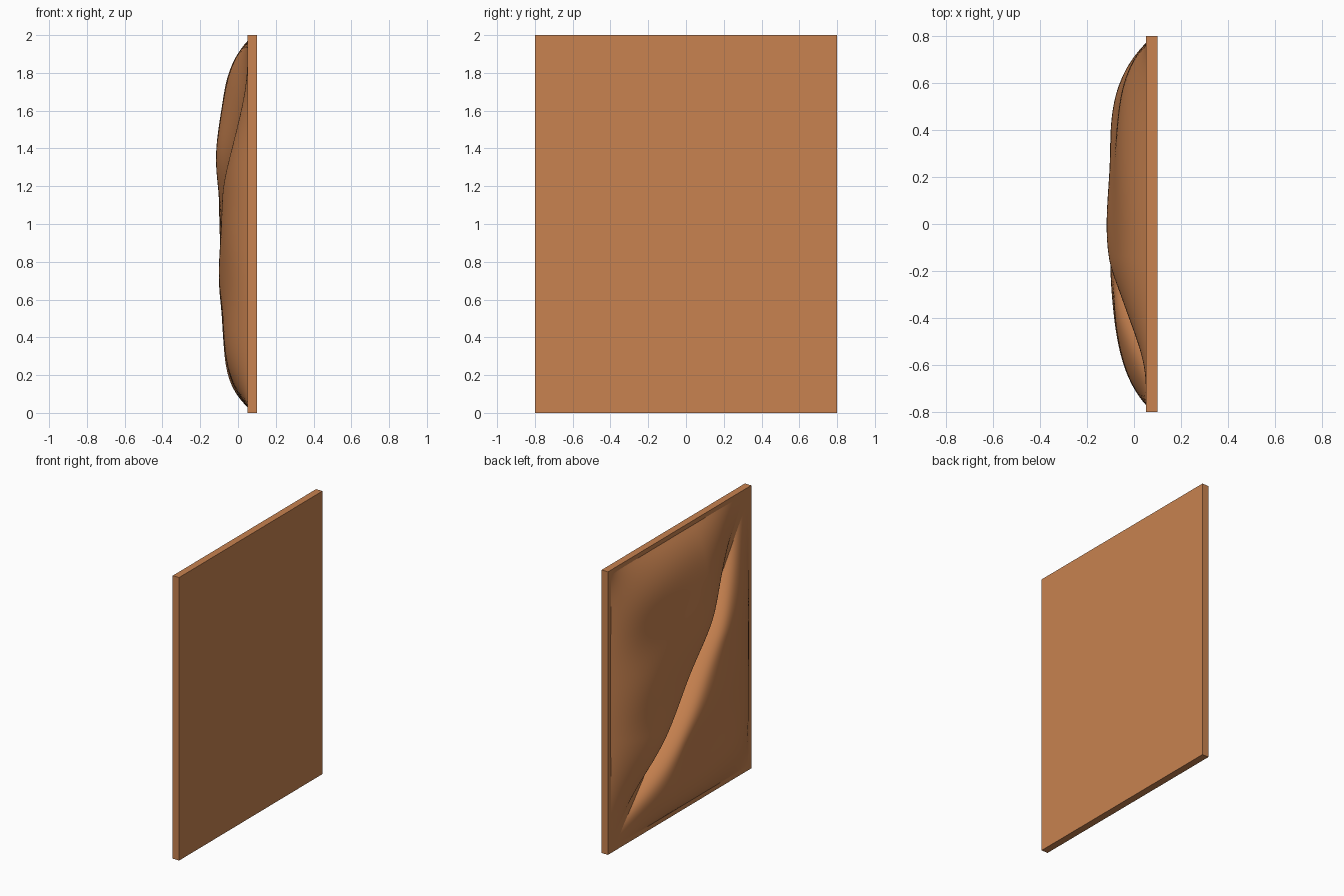
import bpy, bmesh, math
from math import sin, cos, exp

cube = bpy.data.objects.get("Cube")
if cube:
    bpy.data.objects.remove(cube)

# Single clay brown material
clay = bpy.data.materials.new("clay_brown")
clay.use_nodes = True
COLOUR = (0.58, 0.225, 0.08, 1)
clay.diffuse_color = COLOUR
clay.node_tree.nodes["Principled BSDF"].inputs["Base Color"].default_value = COLOUR

FACE = 0.05  # x of the padded side of the panel


def add_object(name, bm):
    bmesh.ops.recalc_face_normals(bm, faces=bm.faces)
    mesh = bpy.data.meshes.new(name)
    bm.to_mesh(mesh)
    bm.free()
    mesh.materials.append(clay)
    obj = bpy.data.objects.new(name, mesh)
    bpy.context.collection.objects.link(obj)
    return obj


def smoothstep(t):
    t = max(0.0, min(1.0, t))
    return t * t * (3 - 2 * t)


def wrinkles(y, z):
    """Soft, uneven dents in the cloth."""
    return 1 + 0.05 * sin(5 * y + 4 * z) * cos(7 * z - 3 * y) + 0.04 * sin(9 * z + 1.5) * cos(6 * y)


def cushion(name, corner, side, low, depth, wall, taper, n=90):
    """Triangular cushion: square corner, end beside it, end above or below it."""
    bm = bmesh.new()
    width, height = abs(side[0] - corner[0]), abs(low[1] - corner[1])
    altitude = width * height / math.hypot(width, height)
    rows = []
    for i in range(n + 1):
        row = []
        for j in range(n + 1 - i):
            a, b = i / n, j / n          # weights of the two sharp corners
            c = 1 - a - b
            y = corner[0] * c + side[0] * a + low[0] * b
            z = corner[1] * c + side[1] * a + low[1] * b - 0.36 * a * b
            puff = 1 - exp(-c * altitude / wall)
            puff *= (1 - exp(-a * width / 0.17)) * (1 - exp(-b * height / 0.17))
            puff *= smoothstep((1 - a) * width / taper[0] + 0.08)
            puff *= smoothstep((1 - b) * height / taper[1] + 0.08)
            row.append(bm.verts.new((FACE + 0.001 - depth * puff * wrinkles(y, z), y, z)))
        rows.append(row)
    for i in range(n):
        for j in range(n - i):
            bm.faces.new((rows[i][j], rows[i + 1][j], rows[i][j + 1]))
            if j < n - i - 1:
                bm.faces.new((rows[i + 1][j], rows[i + 1][j + 1], rows[i][j + 1]))
    # Close the underside against the panel
    rim = [rows[i][0] for i in range(n + 1)]
    rim += [rows[n - j][j] for j in range(1, n + 1)]
    rim += [rows[0][j] for j in range(n - 1, 0, -1)]
    bm.faces.new(rim)
    obj = add_object(name, bm)
    for poly in obj.data.polygons:
        poly.use_smooth = len(poly.vertices) == 3
    return obj


# Flat backing panel
bm = bmesh.new()
bmesh.ops.create_cube(bm, size=1)
bmesh.ops.scale(bm, vec=(0.05, 1.6, 2), verts=bm.verts)
bmesh.ops.translate(bm, vec=(FACE + 0.025, 0, 1), verts=bm.verts)
add_object("panel", bm)

# Two padded triangles meeting along the diagonal seam
cushion("upper_cushion", (0.77, 1.97), (-0.74, 1.97), (0.77, 0.06), 0.165, 0.05, (0.65, 0.8))
cushion("lower_cushion", (-0.77, 0.03), (0.74, 0.03), (-0.77, 1.94), 0.15, 0.035, (0.65, 0.8))
